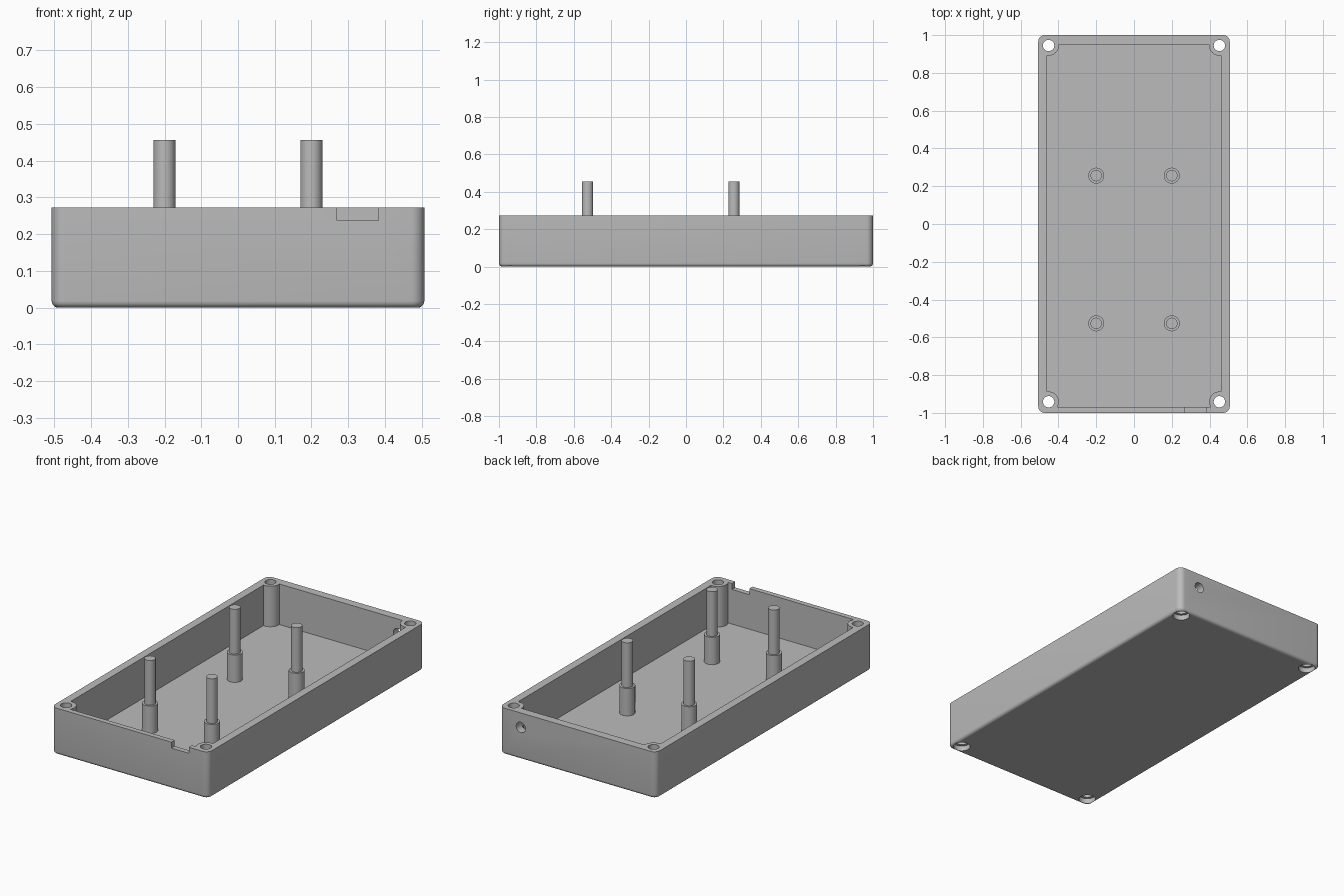
import bpy
import bmesh
from mathutils import Matrix, Vector

if "Cube" in bpy.data.objects:
    bpy.data.objects.remove(bpy.data.objects["Cube"], do_unlink=True)

HALF_X, HALF_Y, HEIGHT, FLOOR = 0.507, 1.0, 0.272, 0.035
SCREWS = [(sx * 0.452, y) for sx in (-1, 1) for y in (-0.941, 0.945)]
POSTS = [(sx * 0.2, y) for sx in (-1, 1) for y in (-0.526, 0.256)]

grey = bpy.data.materials.new("plain grey")
grey.use_nodes = True
grey.diffuse_color = (0.5, 0.5, 0.5, 1)
grey.node_tree.nodes["Principled BSDF"].inputs["Base Color"].default_value = (0.5, 0.5, 0.5, 1)


def make_object(name, bm):
    bmesh.ops.recalc_face_normals(bm, faces=bm.faces)
    mesh = bpy.data.meshes.new(name)
    bm.to_mesh(mesh)
    bm.free()
    mesh.materials.append(grey)
    obj = bpy.data.objects.new(name, mesh)
    bpy.context.collection.objects.link(obj)
    return obj


def box_mesh(low, high):
    low, high = Vector(low), Vector(high)
    bm = bmesh.new()
    bmesh.ops.create_cube(bm, size=1)
    bmesh.ops.scale(bm, vec=high - low, verts=bm.verts)
    bmesh.ops.translate(bm, vec=(low + high) / 2, verts=bm.verts)
    return bm


def cylinder(name, start, end, radius, sides=48):
    start, end = Vector(start), Vector(end)
    axis = end - start
    turn = Vector((0, 0, 1)).rotation_difference(axis).to_matrix().to_4x4()
    bm = bmesh.new()
    bmesh.ops.create_cone(bm, cap_ends=True, segments=sides, radius1=radius,
                          radius2=radius, depth=axis.length,
                          matrix=Matrix.Translation((start + end) / 2) @ turn)
    return make_object(name, bm)


def activate(obj):
    bpy.ops.object.select_all(action="DESELECT")
    obj.select_set(True)
    bpy.context.view_layer.objects.active = obj


def cut(obj, cutter):
    mod = obj.modifiers.new("cut", "BOOLEAN")
    mod.operation = "DIFFERENCE"
    mod.solver = "EXACT"
    mod.object = cutter
    activate(obj)
    bpy.ops.object.modifier_apply(modifier=mod.name)
    bpy.data.objects.remove(cutter, do_unlink=True)


def smooth(obj):
    activate(obj)
    bpy.ops.object.shade_smooth_by_angle(angle=0.6)


# Outer block: rounded upright corners, then a softened bottom rim
bm = box_mesh((-HALF_X, -HALF_Y, 0), (HALF_X, HALF_Y, HEIGHT))
upright = [e for e in bm.edges if abs(e.verts[0].co.z - e.verts[1].co.z) > 0.1]
bmesh.ops.bevel(bm, geom=upright, offset=0.035, segments=8, profile=0.5, affect="EDGES")
rim = [e for e in bm.edges if all(v.co.z < 0.001 for v in e.verts)]
bmesh.ops.bevel(bm, geom=rim, offset=0.018, segments=5, profile=0.5, affect="EDGES")
tray = make_object("tray", bm)

# Cavity that leaves a round screw boss standing in each corner
cavity = make_object("cavity", box_mesh((-0.46, -0.97, FLOOR), (0.46, 0.951, 0.4)))
for x, y in SCREWS:
    cut(cavity, cylinder("boss_shape", (x, y, -0.1), (x, y, 0.5), 0.054))
cut(tray, cavity)

# Screw holes with wider recesses underneath
for x, y in SCREWS:
    cut(tray, cylinder("screw_hole", (x, y, -0.1), (x, y, 0.5), 0.03))
    cut(tray, cylinder("screw_recess", (x, y, -0.1), (x, y, 0.03), 0.046))

# Notch in the front rim and cable hole in the back wall
cut(tray, make_object("notch", box_mesh((0.27, -1.1, 0.237), (0.382, -0.93, 0.4))))
cut(tray, cylinder("cable_hole", (0.368, 0.9, 0.187), (0.368, 1.1, 0.187), 0.03))
smooth(tray)

# Stepped standoff posts on the floor
for i, (x, y) in enumerate(POSTS, 1):
    smooth(cylinder(f"post_base_{i}", (x, y, FLOOR - 0.01), (x, y, 0.195), 0.042))
    smooth(cylinder(f"post_pin_{i}", (x, y, 0.18), (x, y, 0.456), 0.03))
